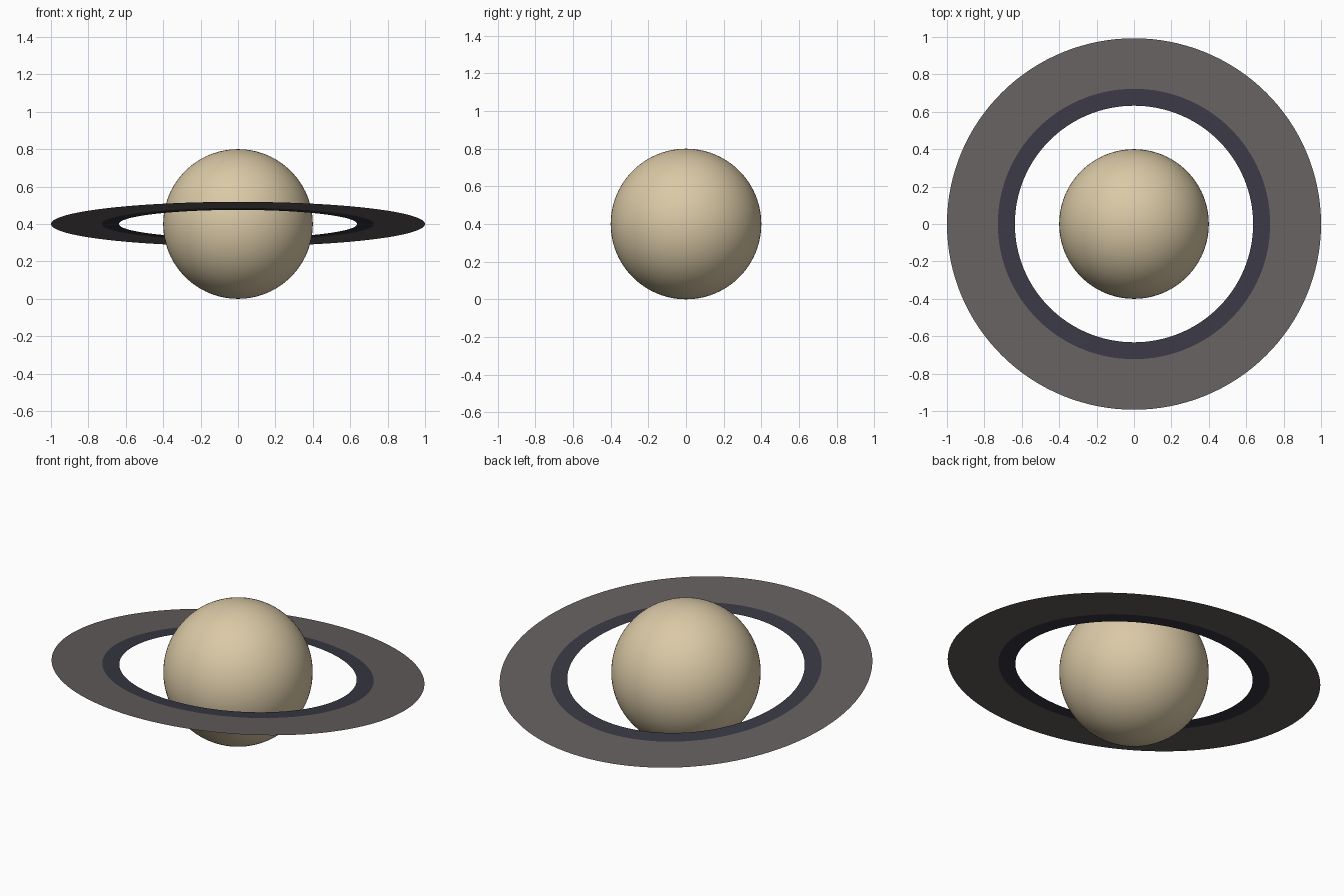
import bpy, bmesh, math

if "Cube" in bpy.data.objects:
    bpy.data.objects.remove(bpy.data.objects["Cube"])

TILT = math.radians(-6.8)   # front edge of the rings is raised
CENTER = (0, 0, 0.4)


def material(name, rgb):
    lin = [((c / 255 + 0.055) / 1.055) ** 2.4 for c in rgb]
    m = bpy.data.materials.new(name)
    m.diffuse_color = (*lin, 1)
    m.use_nodes = True
    m.node_tree.nodes["Principled BSDF"].inputs["Base Color"].default_value = m.diffuse_color
    return m


def finish(name, bm, mat):
    me = bpy.data.meshes.new(name)
    bm.to_mesh(me)
    bm.free()
    me.materials.append(mat)
    ob = bpy.data.objects.new(name, me)
    ob.location = CENTER
    bpy.context.collection.objects.link(ob)
    return ob


def flat_ring(name, r_in, r_out, mat, n=128):
    """Single-sheet annulus facing up, tilted about x."""
    bm = bmesh.new()
    loops = []
    for r in (r_in, r_out):
        loops.append([bm.verts.new((r * math.cos(2 * math.pi * i / n),
                                    r * math.sin(2 * math.pi * i / n), 0))
                      for i in range(n)])
    a, b = loops
    for i in range(n):
        j = (i + 1) % n
        bm.faces.new((a[i], b[i], b[j], a[j]))
    ob = finish(name, bm, mat)
    ob.rotation_euler.x = TILT
    return ob


sand = material("sand", (218, 201, 166))
grey = material("warm_grey", (101, 95, 95))
slate = material("dark_slate", (57, 56, 68))

# Planet globe
bm = bmesh.new()
bmesh.ops.create_uvsphere(bm, u_segments=96, v_segments=48, radius=0.4)
for f in bm.faces:
    f.smooth = True
finish("planet_globe", bm, sand)

# Rings
flat_ring("outer_ring", 0.728, 1.0, grey)
flat_ring("inner_ring", 0.637, 0.728, slate)
